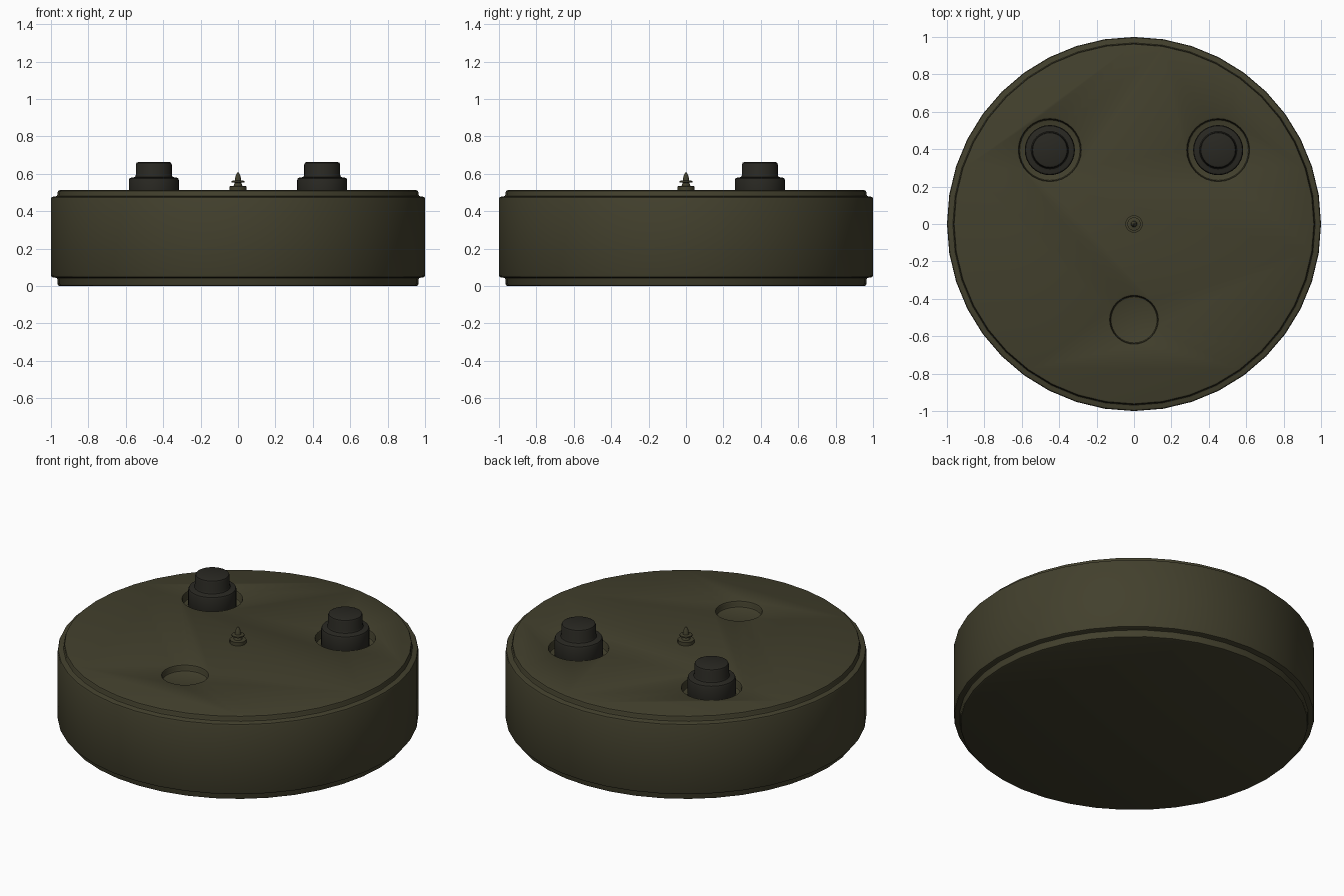
import bpy, bmesh
from math import cos, sin, tau, radians

cube = bpy.data.objects.get("Cube")
if cube:
    bpy.data.objects.remove(cube)


def material(name, color):
    m = bpy.data.materials.new(name)
    m.use_nodes = True
    m.diffuse_color = (*color, 1)
    m.node_tree.nodes["Principled BSDF"].inputs["Base Color"].default_value = (*color, 1)
    return m


olive = material("olive paint", (0.055, 0.051, 0.026))
dark = material("dark cap", (0.022, 0.021, 0.016))


def lathe(name, profile, sides, mat, location=(0, 0, 0)):
    """Turn a list of (radius, height) points into a capped solid."""
    bm = bmesh.new()
    rings = [[bm.verts.new((r * cos(tau * i / sides), r * sin(tau * i / sides), z))
              for i in range(sides)] for r, z in profile]
    for a, b in zip(rings, rings[1:]):
        for i in range(sides):
            j = (i + 1) % sides
            bm.faces.new((a[i], a[j], b[j], b[i]))
    bm.faces.new(rings[0][::-1])
    bm.faces.new(rings[-1])
    mesh = bpy.data.meshes.new(name)
    bm.to_mesh(mesh)
    bm.free()
    mesh.materials.append(mat)
    ob = bpy.data.objects.new(name, mesh)
    ob.location = location
    bpy.context.collection.objects.link(ob)
    return ob


def finish(ob, bevel):
    """Round the corners, apply modifiers and smooth the sides."""
    if bevel:
        mod = ob.modifiers.new("rounded edges", 'BEVEL')
        mod.width = bevel
        mod.segments = 2
        mod.limit_method = 'ANGLE'
        mod.angle_limit = radians(35)
    bpy.ops.object.select_all(action='DESELECT')
    ob.select_set(True)
    bpy.context.view_layer.objects.active = ob
    bpy.ops.object.convert(target='MESH')
    bpy.ops.object.shade_smooth_by_angle(angle=radians(35))


# Drum body with stepped lids
body = lathe("drum_body", [(0.965, 0), (0.965, 0.045), (1, 0.045),
                           (1, 0.478), (0.965, 0.478), (0.965, 0.512)], 40, olive)

# Recesses in the top: two sockets and one empty dimple
pins = {"left": (0.45, 0.395), "right": (-0.45, 0.395)}
holes = [(x, y, 0.165, 0.05) for x, y in pins.values()] + [(0, -0.512, 0.127, 0.04)]
cutters = []
for x, y, r, depth in holes:
    cutter = lathe("recess_cutter", [(r, 0.512 - depth), (r, 0.6)], 32, olive, (x, y, 0))
    cutter.hide_render = True
    mod = body.modifiers.new("recess", 'BOOLEAN')
    mod.operation = 'DIFFERENCE'
    mod.solver = 'EXACT'
    mod.object = cutter
    cutters.append(cutter)
finish(body, 0.012)
for cutter in cutters:
    bpy.data.objects.remove(cutter)

# Dark stepped plugs seated in the sockets
for side, (x, y) in pins.items():
    plug = lathe(side + "_plug", [(0.134, 0.455), (0.134, 0.58), (0.096, 0.58),
                                  (0.096, 0.663)], 32, dark, (x, y, 0))
    finish(plug, 0.014)

# Small central spike with collars
spike = lathe("center_spike", [(0.046, 0.505), (0.046, 0.533), (0.024, 0.535),
                               (0.018, 0.552), (0.035, 0.554), (0.035, 0.562),
                               (0.017, 0.565), (0.013, 0.59), (0.004, 0.608)], 24, olive)
finish(spike, 0)
